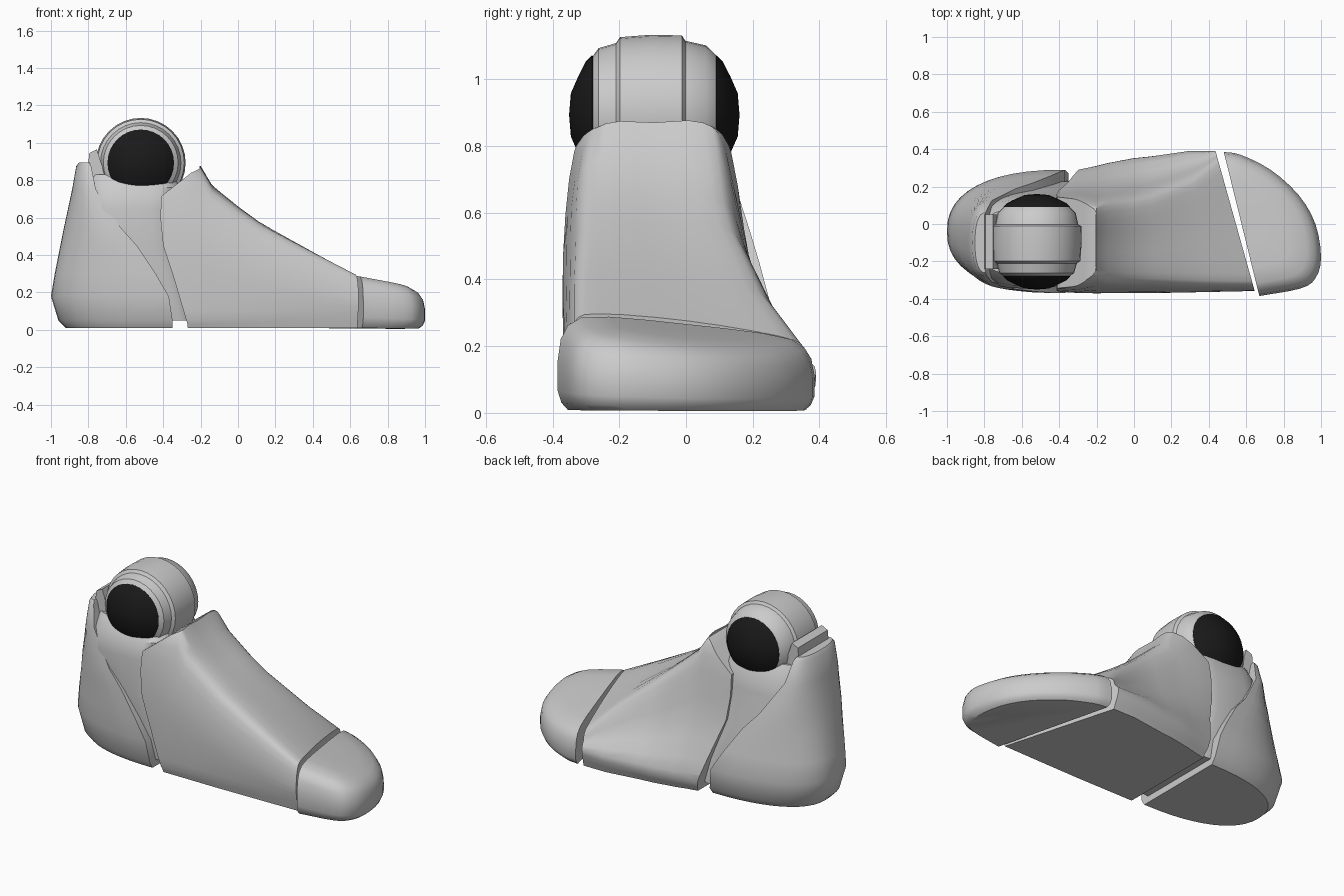
import bpy, bmesh
from math import sin, cos, pi, radians
from mathutils import Vector

if "Cube" in bpy.data.objects:
    bpy.data.objects.remove(bpy.data.objects["Cube"])


def finish(obj, angle=35):
    bpy.ops.object.select_all(action='DESELECT')
    obj.select_set(True)
    bpy.context.view_layer.objects.active = obj
    bpy.ops.object.shade_smooth_by_angle(angle=radians(angle))


def loft(name, rings, smooth=True):
    """Skin closed rings of equal length and cap both ends."""
    bm = bmesh.new()
    vs = [[bm.verts.new(p) for p in r] for r in rings]
    n = len(rings[0])
    for a, b in zip(vs, vs[1:]):
        for i in range(n):
            j = (i + 1) % n
            bm.faces.new((a[i], a[j], b[j], b[i]))
    bm.faces.new(vs[0])
    bm.faces.new(vs[-1])
    bmesh.ops.recalc_face_normals(bm, faces=bm.faces)
    me = bpy.data.meshes.new(name)
    bm.to_mesh(me)
    bm.free()
    obj = bpy.data.objects.new(name, me)
    bpy.context.collection.objects.link(obj)
    if smooth:
        finish(obj)
    return obj


def spline(pts, steps=3):
    """Open Catmull-Rom curve through the points."""
    p = [Vector(q) for q in pts]
    p = [p[0] * 2 - p[1]] + p + [p[-1] * 2 - p[-2]]
    out = []
    for i in range(1, len(p) - 2):
        a, b, c, d = p[i - 1:i + 3]
        for k in range(steps):
            t = k / steps
            out.append(0.5 * (2 * b + (c - a) * t + (2 * a - 5 * b + 4 * c - d) * t * t
                              + (3 * b - a - 3 * c + d) * t ** 3))
    return out + [p[-2]]


def spow(v, e):
    return abs(v) ** e * (1 if v >= 0 else -1)


def lerp(a, b, t):
    return a + (b - a) * t


# Heel shell: D-shaped levels (z, back x, front x, y min, y max)
heel_levels = [(.01, -.92, -.35, -.33, .24), (.05, -.96, -.35, -.355, .27),
               (.18, -1.0, -.37, -.37, .29), (.3, -.98, -.44, -.368, .26),
               (.45, -.95, -.54, -.36, .22), (.55, -.93, -.63, -.35, .19),
               (.75, -.887, -.76, -.31, .125), (.875, -.865, -.785, -.28, .08),
               (.895, -.85, -.795, -.26, .06)]
rings = []
for z, xb, xf, y0, y1 in heel_levels:
    ring = []
    for i in range(25):
        t = pi / 2 + pi * i / 24
        ring.append((xf + (xf - xb) * spow(cos(t), .85),
                     (y0 + y1) / 2 + (y1 - y0) / 2 * spow(sin(t), .85), z))
    rings.append(ring)
loft("heel_shell", rings)

# Inner ankle core between heel and instep
core_levels = [(.05, -.5, -.22, -.3, .23), (.2, -.58, -.25, -.325, .23),
               (.45, -.78, -.3, -.34, .18), (.65, -.83, -.3, -.345, .15),
               (.76, -.815, -.3, -.33, .13), (.83, -.81, -.34, -.27, .08)]
rings = []
for z, x0, x1, y0, y1 in core_levels:
    rings.append([((x0 + x1) / 2 + (x1 - x0) / 2 * spow(cos(2 * pi * i / 32), .6),
                   (y0 + y1) / 2 + (y1 - y0) / 2 * spow(sin(2 * pi * i / 32), .6), z)
                  for i in range(32)])
loft("ankle_core", rings)

# Rim of the core behind the ankle ball
loft("ankle_rear_rim", [[(x, y, z) for x, z in
                         ((-.81, .8), (-.795, .945), (-.755, .965), (-.7, .8))]
                        for y in (-.24, -.1, .05)])

# Instep shell: sections (x, shear, height, base y min/max, top y min/max, drop)
instep = [(-.46, 0, .87, -.35, .25, -.33, .13, 0), (-.3, 0, .87, -.36, .29, -.335, .135, 0),
          (-.2, 0, .87, -.36, .31, -.31, .12, 0), (-.14, 0, .77, -.36, .325, -.325, .135, 0),
          (0, .02, .655, -.36, .35, -.33, .15, .01), (.1, .04, .58, -.36, .36, -.33, .17, .02),
          (.35, .15, .425, -.355, .39, -.335, .25, .05),
          (.545, .28, .3, -.35, .39, -.335, .35, .07)]
rings = []
for x, k, h, y0, y1, t0, t1, d in instep:
    side = spline([(y0 + .02, .01), (y0, .1), (min(y0, t0) - .008, max(.15, h * .55)),
                   (t0, h * .9), (t0 + .07, h - .003), (lerp(t0, t1, .5), h - d * .35),
                   (t1 - .07, h - d), (t1, h * .9 - d),
                   (lerp(y1, t1, .6), lerp(.13, h * .9 - d, .45)),
                   (y1, .12), (y1 - .03, .01)])
    rings.append([(x - k * q.x, q.x, q.y) for q in side])
shell = loft("instep_shell", rings, smooth=False)

# Trim the instep's rear edge and sloping collar
trim = [(-.26, -.1), (-.27, .03), (-.35, .3), (-.4, .45), (-.415, .6), (-.41, .715),
        (-.25, .84), (-.205, .862), (-.2, 1.1), (-1, 1.1), (-1, -.1)]
cutter = loft("trim_cutter", [[(x, y, z) for x, z in trim] for y in (-.7, .7)], smooth=False)
cutter.hide_render = True
mod = shell.modifiers.new("trim", 'BOOLEAN')
mod.operation = 'DIFFERENCE'
mod.solver = 'EXACT'
mod.object = cutter
bpy.context.view_layer.objects.active = shell
bpy.ops.object.modifier_apply(modifier="trim")
bpy.data.objects.remove(cutter)
finish(shell)

# Toe cap: plan outline scaled about the middle of its slanted seam
outline = spline([(.48, .385), (.57, .37), (.73, .29), (.88, .155), (.97, 0), (1.0, -.18),
                  (.97, -.29), (.89, -.345), (.67, -.385)], 3)
seam = Vector((.575, 0))
rings = []
for s, f in ((.92, .03), (.97, .1), (1, .22), (1, .5), (.975, .72), (.92, .86),
             (.82, .95), (.6, .99), (.3, 1)):
    ring = []
    for q in outline:
        p = seam + (q - seam) * s
        ring.append((p.x, p.y, f * (.295 - .17 * (p.x - .67) - .15 * (p.y + .3))))
    rings.append(ring)
loft("toe_cap", rings)


# Ankle ball and dark side caps, turned around the y axis
def lathe(name, profile, n=32, cx=-.52, cz=.893):
    return loft(name, [[(cx + r * cos(2 * pi * i / n), y, cz + r * sin(2 * pi * i / n))
                        for i in range(n)] for y, r in profile])


lathe("ankle_ball", [(-.28, .175), (-.262, .2), (-.21, .215), (-.198, .233), (-.105, .24),
                     (-.012, .238), (-.002, .222), (.06, .208), (.09, .178)])
dark = bpy.data.materials.new("dark")
dark.diffuse_color = (.01, .01, .01, 1)
dark.use_nodes = True
dark.node_tree.nodes["Principled BSDF"].inputs["Base Color"].default_value = dark.diffuse_color
for side, label in ((-1, "near"), (1, "far")):
    prof = [(.17, .17), (.187, .178), (.205, .16), (.228, .115), (.25, .065), (.255, .005)]
    cap = lathe("ankle_cap_" + label, [(-.095 + side * y, r) for y, r in prof])
    cap.data.materials.append(dark)
